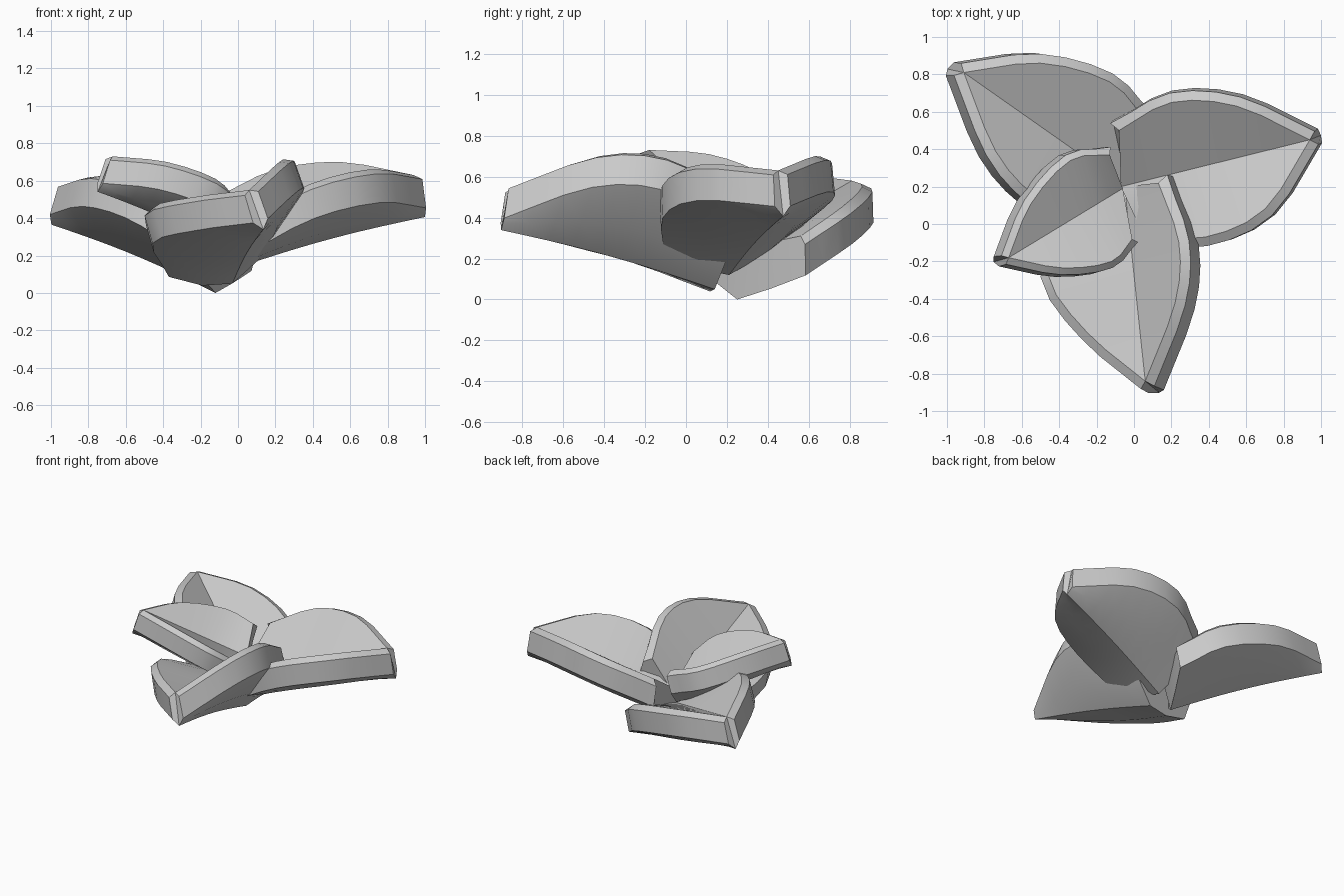
import bpy, bmesh, math
from mathutils import Vector as V

if "Cube" in bpy.data.objects:
    bpy.data.objects.remove(bpy.data.objects["Cube"])

STEPS = 3   # samples per rim span


def rim_curve(pts):
    """Smooth curve through the rim points, base corner to tip."""
    p = [V(q) for q in pts]
    p = [p[0] * 2 - p[1]] + p + [p[-1] * 2 - p[-2]]
    out = []
    for i in range(1, len(p) - 2):
        a, b, c, d = p[i - 1:i + 3]
        for s in range(STEPS):
            t = s / STEPS
            out.append(0.5 * (2 * b + (c - a) * t + (2 * a - 5 * b + 4 * c - d) * t * t
                              + (3 * b - a - 3 * c + d) * t ** 3))
    return out + [p[-2]]


def side(rim, root, tip, up, edge, wall):
    """Chamfer and wall points for one rim."""
    n = len(rim) - 1
    axis = (tip - root).normalized()
    outs, lows = [], []
    for i, q in enumerate(rim):
        tan = (rim[min(i + 1, n)] - rim[max(i - 1, 0)]).normalized()
        nrm = tan.cross(up).normalized()
        if nrm.dot(rim[n // 2] - (root + tip) / 2) < 0:
            nrm = -nrm
        o = q + nrm * edge - up * 0.025
        if i == 0:
            o -= axis * edge * 0.5
        outs.append(o)
        lows.append(o - up * wall + nrm * 0.005)
    return outs, lows


def leaf(name, root, keel, tip, up, left, right, edge=0.05, wall=0.155, bulge=0.03):
    root, keel, tip, up = V(root), V(keel), V(tip), V(up).normalized()
    L, R = rim_curve(left + [tip]), rim_curve(right + [tip])
    Lo, Ll = side(L, root, tip, up, edge, wall)
    Ro, Rl = side(R, root, tip, up, edge, wall)
    n = len(L) - 1
    keel_tip = (Ll[n] + Rl[n]) / 2 - up * 0.05
    bm = bmesh.new()
    rings = []
    for i in range(n + 1):
        t = i / n
        s = math.sin(math.pi * t)
        c = root.lerp(tip, t)
        k = keel.lerp(keel_tip, t) + up * 0.02 * s
        belly = up * (bulge * (1 - t) + 0.02 * s)
        bl = (Ll[i] + k) / 2 - belly
        br = (Rl[i] + k) / 2 - belly
        ring = [c, L[i], Lo[i], Ll[i], bl, k, br, Rl[i], Ro[i], R[i]]
        rings.append([bm.verts.new(q) for q in ring])
    # skin between sections
    for a, b in zip(rings, rings[1:]):
        for j in range(10):
            k = (j + 1) % 10
            bm.faces.new((a[j], a[k], b[k], b[j]))
    # close the base and the blunt tip
    for r in (rings[0], rings[-1]):
        bm.faces.new(r[:6])
        bm.faces.new([r[0]] + r[5:])
    bmesh.ops.remove_doubles(bm, verts=bm.verts, dist=0.0005)
    bmesh.ops.recalc_face_normals(bm, faces=bm.faces)
    me = bpy.data.meshes.new(name)
    bm.to_mesh(me)
    bm.free()
    ob = bpy.data.objects.new(name, me)
    bpy.context.collection.objects.link(ob)
    bpy.ops.object.select_all(action='DESELECT')
    ob.select_set(True)
    bpy.context.view_layer.objects.active = ob
    bpy.ops.object.shade_smooth_by_angle(angle=math.radians(30))


# four folded leaves, stacked from lowest to highest
leaf("back_left_leaf", (-.07, .22, .24), (-.12, .25, 0), (-.91, .81, .58), (.25, 0, .96),
     [(-.28, .02, .42), (-.53, .15, .57), (-.74, .39, .625)],
     [(.06, .56, .31), (-.13, .76, .45), (-.50, .86, .55)], bulge=0.005)

leaf("right_leaf", (-.07, .20, .33), (-.05, .21, .12), (.94, .45, .63), (-.10, -.06, .99),
     [(.05, -.06, .40), (.38, -.07, .58), (.70, .08, .66)],
     [(-.08, .50, .53), (.20, .65, .66), (.55, .63, .70)], bulge=0.015)

leaf("front_leaf", (-.05, .20, .27), (-.03, .14, .05), (.06, -.84, .55), (-.3, .12, .94),
     [(-.37, .09, .28), (-.46, -.27, .45), (-.25, -.58, .51)],
     [(.13, .22, .52), (.24, -.10, .69), (.22, -.42, .70)])

leaf("small_left_leaf", (-.06, .19, .40), (-.06, .17, .22), (-.67, -.18, .73), (.28, .05, .95),
     [(-.13, .37, .56), (-.34, .34, .63), (-.55, .11, .71)],
     [(-.01, -.08, .50), (-.12, -.20, .61), (-.38, -.235, .70)],
     edge=0.035, wall=0.13)
